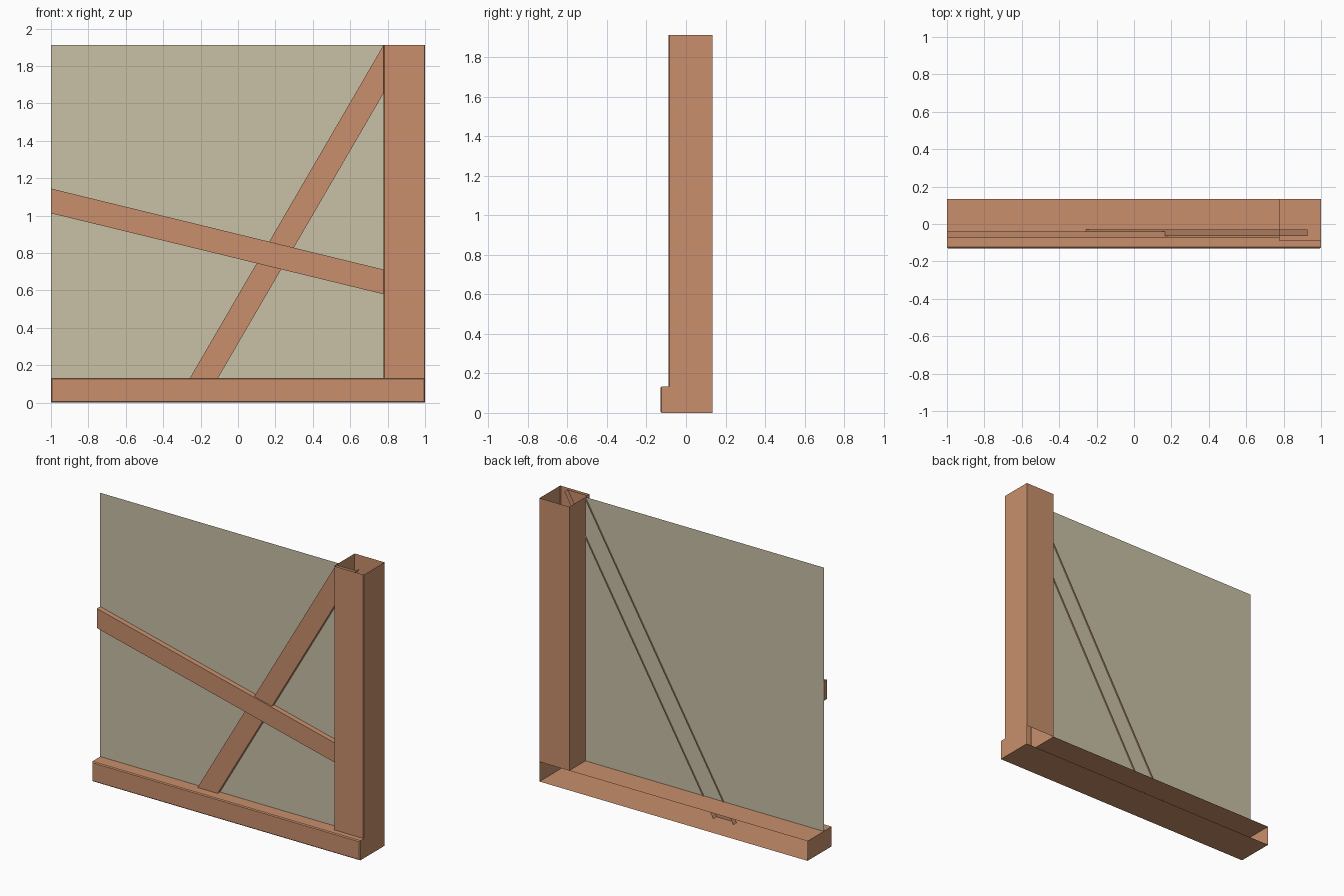
import bpy, bmesh

if "Cube" in bpy.data.objects:
    bpy.data.objects.remove(bpy.data.objects["Cube"])


def material(name, rgb):
    m = bpy.data.materials.new(name)
    m.diffuse_color = (*rgb, 1)
    m.use_nodes = True
    m.node_tree.nodes["Principled BSDF"].inputs["Base Color"].default_value = m.diffuse_color
    return m


WOOD = material("wood", (0.58, 0.275, 0.15))
PLASTER = material("plaster", (0.58, 0.53, 0.376))


def make(name, faces, mat, bevel_if=None, width=0.006):
    """Build an open shell from polygons, merging shared corners."""
    bm = bmesh.new()
    for f in faces:
        bm.faces.new([bm.verts.new(p) for p in f])
    bmesh.ops.remove_doubles(bm, verts=bm.verts, dist=1e-5)
    if bevel_if:
        edges = [e for e in bm.edges if len(e.link_faces) == 2
                 and bevel_if(*[v.co for v in e.verts])]
        bmesh.ops.bevel(bm, geom=edges, offset=width, segments=1,
                        affect='EDGES', profile=0.5)
    me = bpy.data.meshes.new(name)
    bm.to_mesh(me)
    bm.free()
    me.materials.append(mat)
    ob = bpy.data.objects.new(name, me)
    bpy.context.collection.objects.link(ob)
    return ob


def walls(outline, place, a, b, sides):
    """Side quads between two copies of an outline (counter-clockwise)."""
    n = len(outline)
    return [[place(outline[i], a), place(outline[(i + 1) % n], a),
             place(outline[(i + 1) % n], b), place(outline[i], b)] for i in sides]


def flat(p, z):
    return (p[0], p[1], z)


def upright(p, y):
    return (p[0], y, p[1])


TOP, SILL, BACK, FRONT = 1.912, 0.133, 0.133, -0.13
PX, PY = 0.778, -0.088        # inner and front planes of the post

# sill beam: open at the back, its top notched under the hollow post
notched = [(-1, FRONT), (1, FRONT), (1, PY), (PX, PY), (PX, BACK), (-1, BACK)]
base = [(-1, FRONT), (1, FRONT), (1, BACK), (-1, BACK)]
front = [(-1, FRONT, 0), (1, FRONT, 0), (1, FRONT, SILL), (-1, FRONT, SILL)]
right = [(1, FRONT, 0), (1, BACK, 0), (1, BACK, SILL), (1, PY, SILL), (1, FRONT, SILL)]
left = [(-1, BACK, 0), (-1, FRONT, 0), (-1, FRONT, SILL), (-1, BACK, SILL)]
make("sill_beam",
     [front, right, left, [flat(p, SILL) for p in notched],
      [flat(p, 0) for p in reversed(base)]], WOOD,
     lambda a, b: abs(a.y - FRONT) < 1e-4 and abs(b.y - FRONT) < 1e-4)

# corner post: hollow square tube, open at both ends
square = [(PX, PY), (1, PY), (1, BACK), (PX, BACK)]
make("corner_post", walls(square, flat, SILL, TOP, range(4)), WOOD,
     lambda a, b: abs(a.y - PY) < 1e-4 and abs(b.y - PY) < 1e-4, 0.004)

# steep brace: open-backed channel from the sill floor to the post top
brace = [(-0.332, 0.003), (-0.182, 0.003), (0.928, TOP), (0.778, TOP)]
make("steep_brace", [[upright(p, -0.065) for p in brace]]
     + walls(brace, upright, -0.03, -0.065, (1, 3)), WOOD)

# cross rail: open-backed channel lying over the brace
rail = [(-1, 1.013), (PX, 0.58), (PX, 0.712), (-1, 1.145)]
make("cross_rail", [[upright(p, -0.075) for p in rail]]
     + walls(rail, upright, -0.04, -0.075, (0, 2, 3)), WOOD)

# infill panel: single sheet behind the timbers
sheet = [(-1, SILL), (PX, SILL), (PX, TOP), (-1, TOP)]
make("infill_panel", [[upright(p, -0.04) for p in sheet]], PLASTER)
